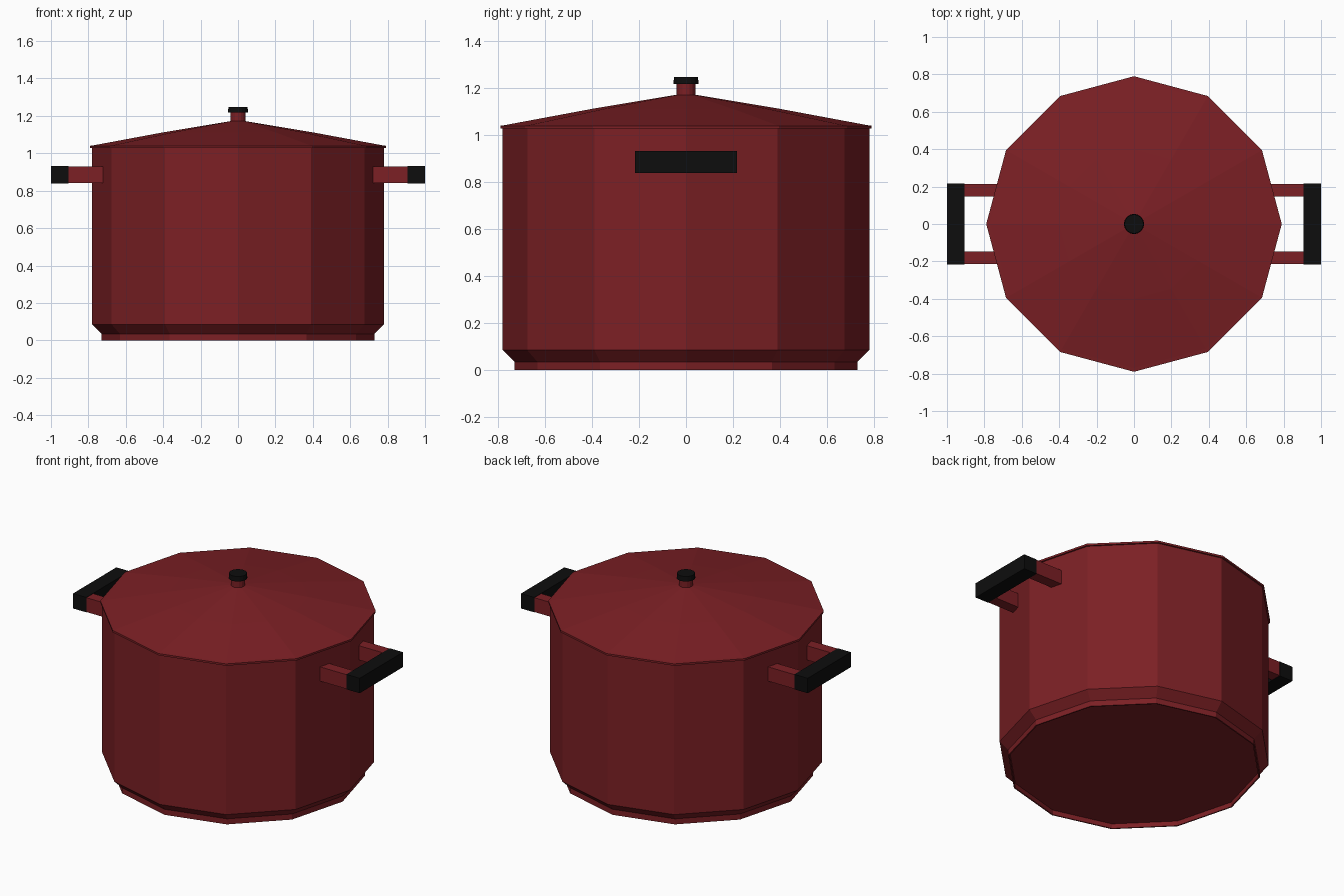
import bpy, bmesh, math

if "Cube" in bpy.data.objects:
    bpy.data.objects.remove(bpy.data.objects["Cube"])


def material(name, rgb):
    m = bpy.data.materials.new(name)
    m.diffuse_color = (*rgb, 1)
    m.use_nodes = True
    m.node_tree.nodes["Principled BSDF"].inputs["Base Color"].default_value = m.diffuse_color
    return m


RED = material("red_enamel", (0.2, 0.014, 0.018))
BLACK = material("black_plastic", (0.004, 0.004, 0.004))


def finish(bm, name, mat):
    bmesh.ops.recalc_face_normals(bm, faces=bm.faces)
    me = bpy.data.meshes.new(name)
    bm.to_mesh(me)
    bm.free()
    me.materials.append(mat)
    ob = bpy.data.objects.new(name, me)
    bpy.context.collection.objects.link(ob)
    return ob


def lathe(name, profile, mat, sides=12):
    """Revolve (radius, z) points around z; the first and last lie on the axis."""
    bm = bmesh.new()
    rings = []
    for r, z in profile:
        if r == 0:
            rings.append([bm.verts.new((0, 0, z))] * sides)
        else:
            rings.append([bm.verts.new((r * math.cos(2 * math.pi * i / sides),
                                        r * math.sin(2 * math.pi * i / sides), z))
                          for i in range(sides)])
    for a, b in zip(rings, rings[1:]):
        for i in range(sides):
            j = (i + 1) % sides
            quad = list(dict.fromkeys((a[i], a[j], b[j], b[i])))
            bm.faces.new(quad)
    return finish(bm, name, mat)


def box(name, lo, hi, mat, mirror_axes):
    bm = bmesh.new()
    bmesh.ops.create_cube(bm, size=1)
    for v in bm.verts:
        v.co = [l + (c + 0.5) * (h - l) for c, l, h in zip(v.co, lo, hi)]
    ob = finish(bm, name, mat)
    mod = ob.modifiers.new("mirror", 'MIRROR')
    mod.use_axis = mirror_axes
    mod.use_mirror_merge = False
    return ob


# Pot: foot ring with recessed underside, chamfer, wall and hollow inside
lathe("pot_body", [(0, 0.03), (0.722, 0.03), (0.722, 0), (0.73, 0), (0.73, 0.035),
                   (0.78, 0.085), (0.78, 1.028), (0.755, 1.028), (0.755, 0.095),
                   (0.71, 0.06), (0, 0.06)], RED)

# Lid: thin shallow cone with a narrow rim
lathe("lid", [(0, 1.155), (0.4, 1.095), (0.76, 1.028), (0.79, 1.028), (0.79, 1.04),
              (0.77, 1.043), (0.4, 1.112), (0.04, 1.172), (0, 1.172)], RED)

# Knob on the lid
lathe("knob_stem", [(0, 1.16), (0.04, 1.16), (0.04, 1.22), (0, 1.22)], RED, 16)
lathe("knob_cap", [(0, 1.217), (0.054, 1.217), (0.051, 1.247), (0, 1.247)], BLACK, 16)

# Side handles: four arms and two grips
box("handle_arms", (0.715, 0.147, 0.84), (0.908, 0.215, 0.93), RED, (True, True, False))
box("handle_grips", (0.907, -0.216, 0.838), (1.0, 0.216, 0.932), BLACK, (True, False, False))
